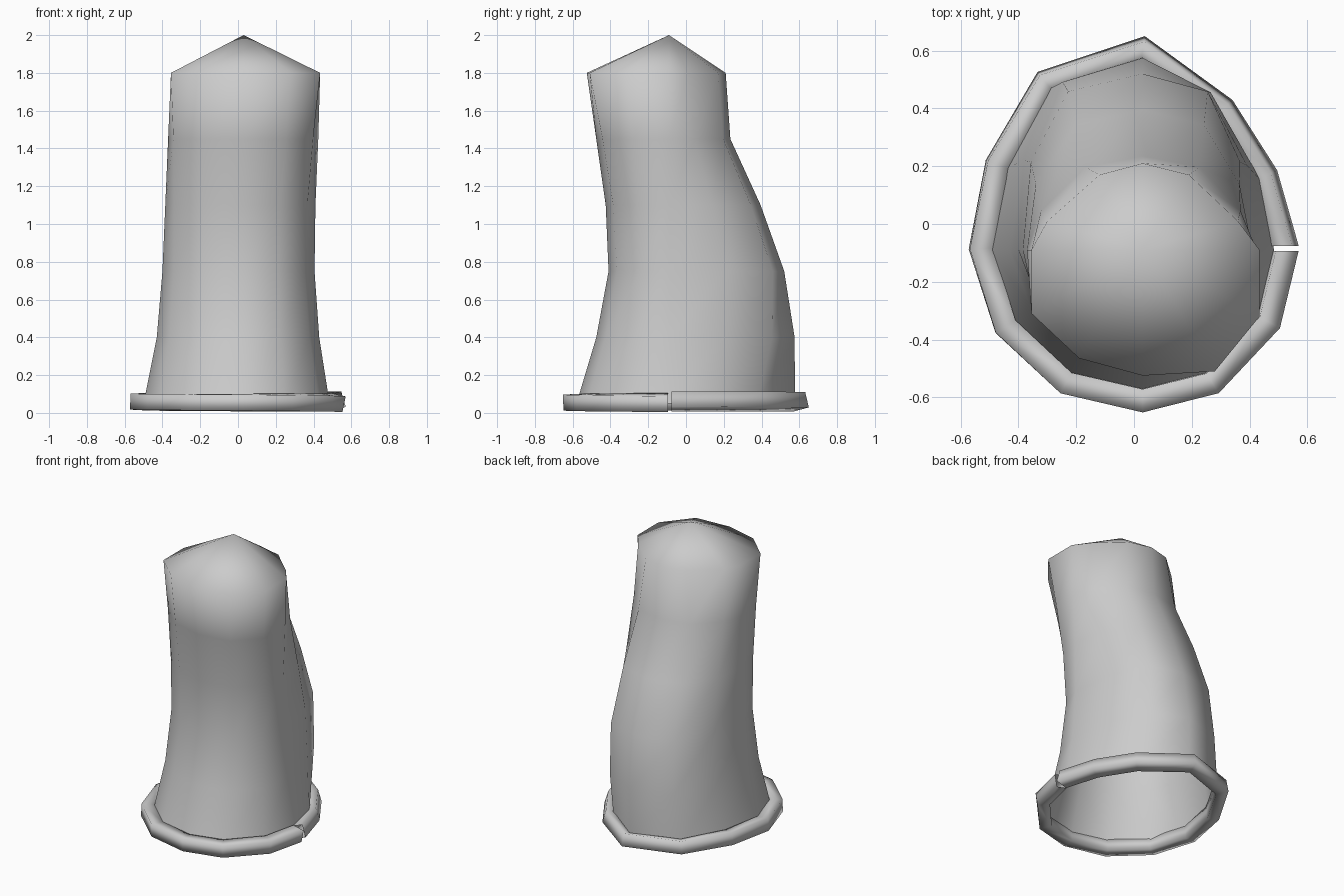
import bpy, bmesh
from math import sin, cos, radians
from mathutils import Vector

if "Cube" in bpy.data.objects:
    bpy.data.objects.remove(bpy.data.objects["Cube"])

CX, CY = 0.03, -0.09

# 12-sided outlines, counter-clockwise from the right side
BOTTOM = [(.485, -.09), (.44, .15), (.29, .38), (.03, .58), (-.29, .47), (-.44, .19),
          (-.495, -.09), (-.41, -.34), (-.22, -.52), (.03, -.575), (.25, -.52), (.43, -.32)]
TOP = [(.435, -.09), (.36, .01), (.19, .17), (.03, .21), (-.12, .17), (-.30, .01),
       (-.355, -.09), (-.355, -.31), (-.19, -.465), (.03, -.525), (.28, -.51), (.435, -.32)]
# middle outline: full at the back, elliptical at the front
BACK = [(1, 0), (.9, .5), (.6, .9), (0, 1), (-.6, .9), (-.9, .5)]
FRONT = [(-1, 0), (-.86, -.48), (-.5, -.86), (0, -1), (.5, -.86), (.86, -.48)]
MIDDLE = [(CX + x, CY + y) for x, y in BACK + FRONT]
# height, left, right, front, back extents, and bottom / top outline weights
RINGS = [(.05, -.50, .485, -.58, .577, 1, 0), (.40, -.43, .43, -.475, .575, .4, 0),
         (.75, -.40, .405, -.41, .52, 0, 0), (1.10, -.385, .41, -.425, .395, 0, .2),
         (1.45, -.37, .425, -.475, .235, 0, .5), (1.80, -.355, .435, -.525, .21, 0, 1)]


def make_object(name, bm):
    bmesh.ops.recalc_face_normals(bm, faces=bm.faces)
    for f in bm.faces:
        f.smooth = True
    me = bpy.data.meshes.new(name)
    bm.to_mesh(me)
    bm.free()
    ob = bpy.data.objects.new(name, me)
    bpy.context.collection.objects.link(ob)
    return ob


def bridge(bm, a, b):
    n = len(a)
    for i in range(n):
        j = (i + 1) % n
        bm.faces.new((a[i], a[j], b[j], b[i]))


def unit(pts):
    """Outline rescaled to -1..1 on each side of the axis."""
    def norm(vals, c):
        lo, hi = c - min(vals), max(vals) - c
        return [(v - c) / (hi if v > c else lo) for v in vals]
    return [Vector(p) for p in zip(norm([p[0] for p in pts], CX),
                                   norm([p[1] for p in pts], CY))]


def place(u, c, lo, hi):
    return c + u * ((hi - c) if u > 0 else (c - lo))


# Sleeve: blended outlines fitted to the ring extents, closed by a pointed cap
bm = bmesh.new()
loops = []
outlines = list(zip(unit(BOTTOM), unit(MIDDLE), unit(TOP)))
for z, x0, x1, y0, y1, wb, wt in RINGS:
    pts = [b * wb + m * (1 - wb - wt) + t * wt for b, m, t in outlines]
    loops.append([bm.verts.new((place(p.x, CX, x0, x1), place(p.y, CY, y0, y1), z))
                  for p in pts])
for a, b in zip(loops, loops[1:]):
    bridge(bm, a, b)
tip = bm.verts.new((CX, CY, 2.0))
for i in range(12):
    bm.faces.new((loops[-1][i], loops[-1][(i + 1) % 12], tip))
make_object("sleeve", bm)

# Rim: slowly twisting square bead around the opening, split at the right
RIM = [(.52, -.076), (.45, .165), (.305, .395), (.03, .602), (-.305, .49), (-.472, .205),
       (-.53, -.085), (-.445, -.355), (-.235, -.55), (.03, -.61), (.27, -.548),
       (.465, -.338), (.522, -.094)]
TWIST = [17, 17, 16, 14, 10, 6, 3, 1, -1, -3, -6, -9, -12]
bm = bmesh.new()
sections = []
for i, (p, tw) in enumerate(zip(RIM, TWIST)):
    d = (Vector(RIM[min(i + 1, 12)]) - Vector(RIM[max(i - 1, 0)])).normalized()
    out = Vector((1, 0)) if i in (0, 12) else Vector((d.y, -d.x))
    sec = []
    for k in range(4):
        ang = radians(45 + 90 * k + tw)
        o = Vector(p) + out * (.057 * cos(ang))
        sec.append(bm.verts.new((o.x, o.y, .057 + .0002 * tw + .06 * sin(ang))))
    sections.append(sec)
for a, b in zip(sections, sections[1:]):
    bridge(bm, a, b)
make_object("rim", bm)
